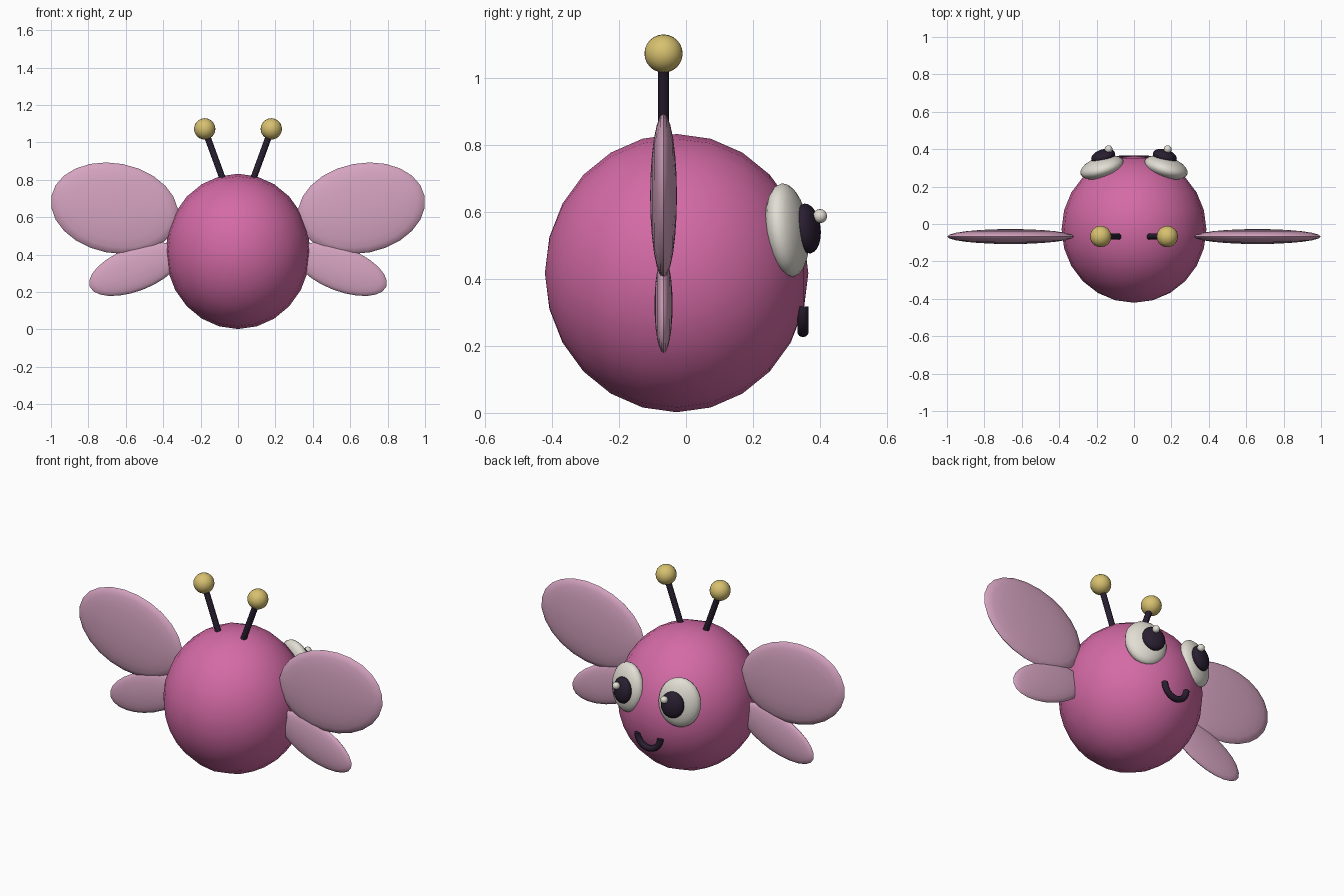
import bpy, bmesh, math
from mathutils import Matrix, Vector, Euler

if "Cube" in bpy.data.objects:
    bpy.data.objects.remove(bpy.data.objects["Cube"])


def material(name, rgb):
    m = bpy.data.materials.new(name)
    m.diffuse_color = (*rgb, 1.0)
    m.use_nodes = True
    m.node_tree.nodes["Principled BSDF"].inputs["Base Color"].default_value = m.diffuse_color
    return m


PINK = material("body pink", (0.66, 0.145, 0.38))
WING = material("pale wing pink", (0.67, 0.37, 0.53))
DARK = material("dark plum", (0.022, 0.013, 0.030))
GOLD = material("soft gold", (0.68, 0.53, 0.16))
WHITE = material("warm white", (0.76, 0.73, 0.66))


def finish(name, bm, mat):
    me = bpy.data.meshes.new(name)
    bmesh.ops.recalc_face_normals(bm, faces=bm.faces[:])
    bm.to_mesh(me)
    bm.free()
    me.materials.append(mat)
    ob = bpy.data.objects.new(name, me)
    bpy.context.collection.objects.link(ob)
    bpy.ops.object.select_all(action='DESELECT')
    ob.select_set(True)
    bpy.context.view_layer.objects.active = ob
    bpy.ops.object.shade_smooth_by_angle(angle=math.radians(50))
    return ob


def ellipsoid(name, mat, centre, radii, rot=(0, 0, 0), seg=24, rings=12):
    """Sphere with its poles along y, stretched, turned (degrees) and placed."""
    bm = bmesh.new()
    bmesh.ops.create_uvsphere(bm, u_segments=seg, v_segments=rings, radius=1)
    turn = Euler([math.radians(a) for a in rot]).to_matrix().to_4x4()
    bm.transform(Matrix.Translation(centre) @ turn @ Matrix.Diagonal((*radii, 1))
                 @ Matrix.Rotation(math.pi / 2, 4, 'X'))
    return finish(name, bm, mat)


def rod(name, mat, a, b, r):
    a, b = Vector(a), Vector(b)
    d = b - a
    bm = bmesh.new()
    bmesh.ops.create_cone(bm, cap_ends=True, segments=12, radius1=r, radius2=r, depth=d.length)
    bm.transform(Matrix.Translation((a + b) / 2) @ d.to_track_quat('Z', 'Y').to_matrix().to_4x4())
    return finish(name, bm, mat)


# Round body
ellipsoid("body", PINK, (0, -0.028, 0.417), (0.387, 0.393, 0.415))

for side, s in (("left", -1), ("right", 1)):
    # Wings: flat lenses, the upper one tilted up and the lower one down
    ellipsoid(side + "_upper_wing", WING, (s * 0.66, -0.067, 0.648),
              (0.344, 0.04, 0.24), (0, -11 * s, 0))
    ellipsoid(side + "_lower_wing", WING, (s * 0.55, -0.067, 0.322),
              (0.26, 0.027, 0.117), (0, 21 * s, 0))
    # Antenna with a ball on its end
    rod(side + "_antenna", DARK, (s * 0.08, -0.067, 0.80), (s * 0.175, -0.067, 1.06), 0.017)
    ellipsoid(side + "_antenna_ball", GOLD, (s * 0.178, -0.067, 1.072), (0.057,) * 3)
    # Eye lying on the body, pupil and glint
    ellipsoid(side + "_eye", WHITE, (s * 0.171, 0.302, 0.545),
              (0.12, 0.056, 0.141), (7, 0, -17 * s))
    ellipsoid(side + "_pupil", DARK, (s * 0.165, 0.362, 0.55),
              (0.066, 0.036, 0.075), (7, 0, -17 * s))
    ellipsoid(side + "_glint", WHITE, (s * 0.158 + 0.022, 0.40, 0.587), (0.021,) * 3, seg=16, rings=8)

# Smile: half ring tube
bm = bmesh.new()
R, r, steps, sides = 0.075, 0.0175, 16, 10
loops = []
for i in range(steps + 1):
    a = math.pi + math.pi * i / steps
    loop = []
    for j in range(sides):
        t = 2 * math.pi * j / sides
        d = R + r * math.cos(t)
        loop.append(bm.verts.new((d * math.cos(a), 0.349 + r * math.sin(t), 0.318 + d * math.sin(a))))
    loops.append(loop)
for p, q in zip(loops, loops[1:]):
    for j in range(sides):
        k = (j + 1) % sides
        bm.faces.new((p[j], p[k], q[k], q[j]))
bm.faces.new(loops[0])
bm.faces.new(loops[-1])
finish("smile", bm, DARK)
